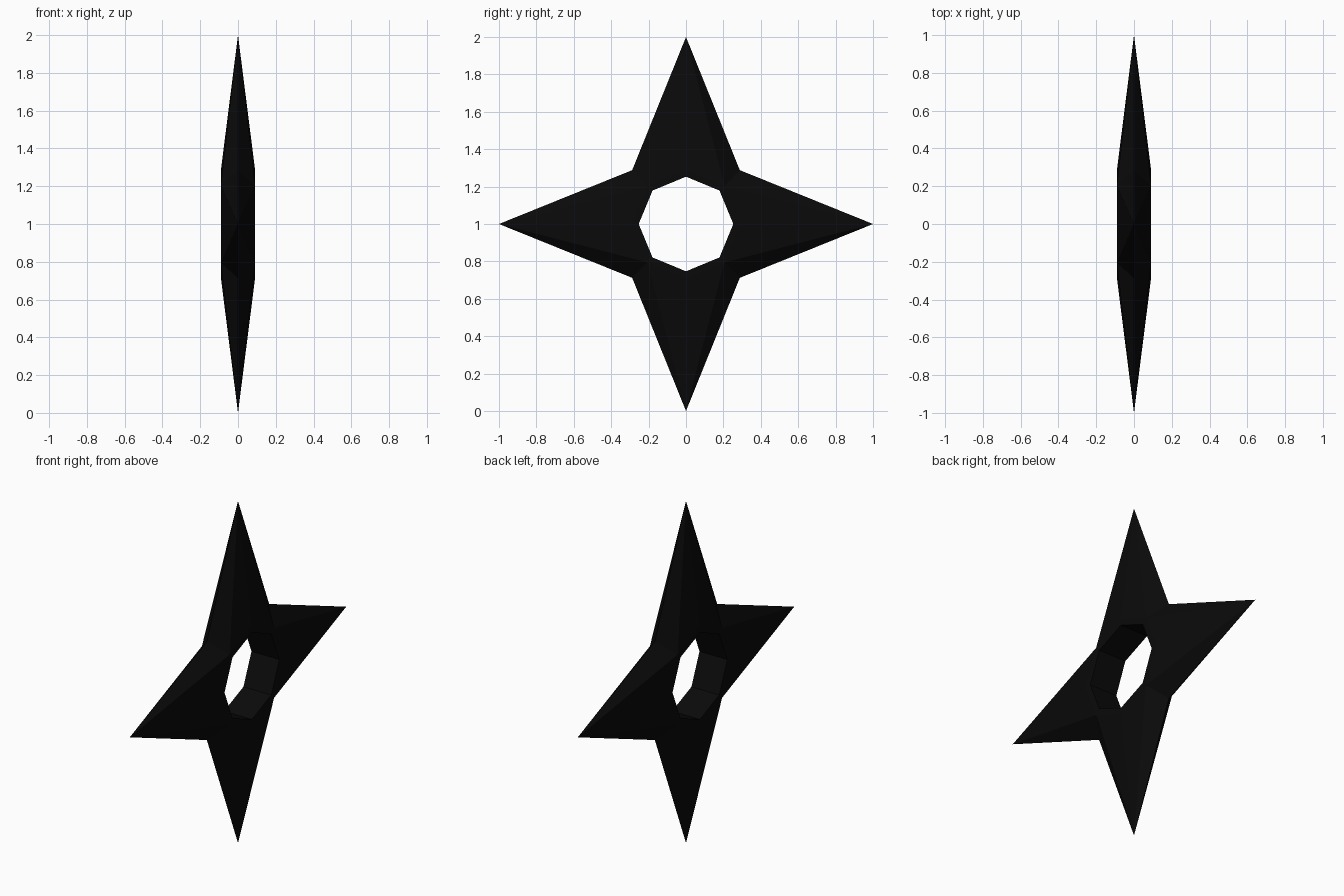
import bpy, bmesh
from math import sin, cos, pi
from mathutils import Vector

cube = bpy.data.objects.get("Cube")
if cube:
    bpy.data.objects.remove(cube, do_unlink=True)

HALF = 0.09       # half thickness of the hub
HOLE = 0.253      # radius of the octagonal hole
HUB = 0.29        # radius of the flat ring around the hole
NOTCH = 0.407     # radius of the corner between two points

# Dark metal
metal = bpy.data.materials.new("black_metal")
metal.use_nodes = True
color = (0.003, 0.003, 0.003, 1)
metal.diffuse_color = color
metal.node_tree.nodes["Principled BSDF"].inputs["Base Color"].default_value = color

bm = bmesh.new()


def ring(radii, x):
    """Eight points around the x axis, the first one pointing up."""
    return [bm.verts.new(Vector((x, r * sin(i * pi / 4), 1 + r * cos(i * pi / 4))))
            for i, r in enumerate(radii)]


# Sharp outline shared by both sides: points and notches alternate
edge = ring([1, NOTCH] * 4, 0)
holes = []
for side in (1, -1):
    hub = ring([HUB] * 8, side * HALF)
    hole = ring([HOLE] * 8, side * HALF)
    holes.append(hole)
    for i in range(8):
        j = (i + 1) % 8
        # Flat ring around the hole
        bm.faces.new((hole[i], hole[j], hub[j], hub[i]))
        # Blade facets, split from the point to the diagonal hub corner
        tip, diag = (i, j) if i % 2 == 0 else (j, i)
        bm.faces.new((hub[tip], edge[tip], hub[diag]))
        bm.faces.new((edge[tip], edge[diag], hub[diag]))

# Wall of the hole
for i in range(8):
    j = (i + 1) % 8
    bm.faces.new((holes[0][i], holes[0][j], holes[1][j], holes[1][i]))

bmesh.ops.recalc_face_normals(bm, faces=bm.faces)
mesh = bpy.data.meshes.new("throwing_star")
bm.to_mesh(mesh)
bm.free()
mesh.materials.append(metal)
star = bpy.data.objects.new("throwing_star", mesh)
bpy.context.collection.objects.link(star)
